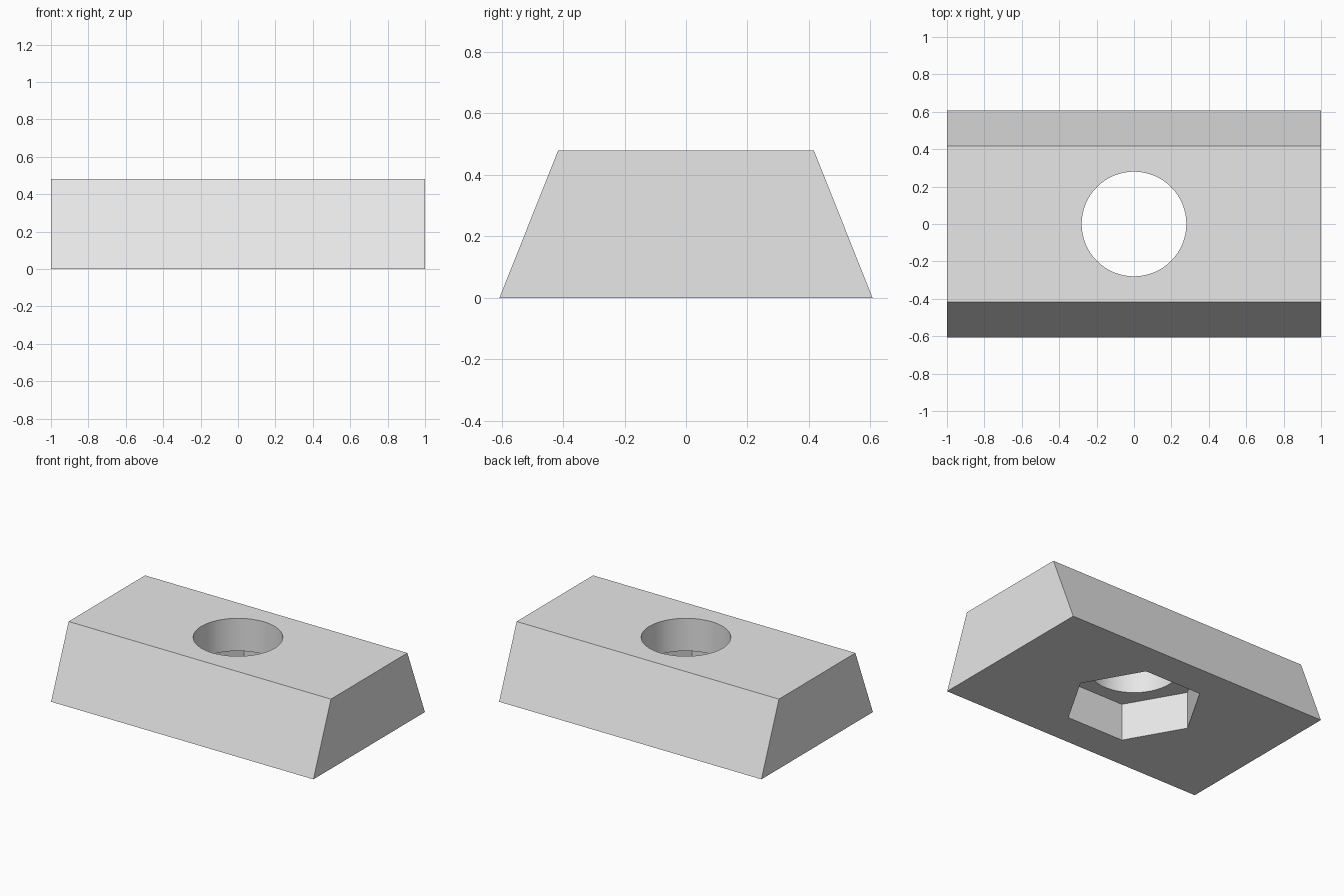
import bpy, bmesh, math

# Remove the default cube
cube = bpy.data.objects.get("Cube")
if cube:
    bpy.data.objects.remove(cube, do_unlink=True)

LENGTH, HEIGHT = 2.0, 0.48
BOTTOM_HALF, TOP_HALF = 0.607, 0.416
HOLE_RADIUS = 0.28
NUT_RADIUS, NUT_DEPTH = 0.432, 0.255

# Plain grey material
grey = bpy.data.materials.new("light grey")
grey.use_nodes = True
grey.diffuse_color = (0.8, 0.8, 0.8, 1)
grey.node_tree.nodes["Principled BSDF"].inputs["Base Color"].default_value = (0.8, 0.8, 0.8, 1)


def prism(name, profile, direction):
    """Extrude a closed outline along a direction into a solid."""
    bm = bmesh.new()
    face = bm.faces.new([bm.verts.new(p) for p in profile])
    geom = bmesh.ops.extrude_face_region(bm, geom=[face])["geom"]
    verts = [g for g in geom if isinstance(g, bmesh.types.BMVert)]
    bmesh.ops.translate(bm, verts=verts, vec=direction)
    bmesh.ops.recalc_face_normals(bm, faces=bm.faces)
    mesh = bpy.data.meshes.new(name)
    bm.to_mesh(mesh)
    bm.free()
    mesh.materials.append(grey)
    obj = bpy.data.objects.new(name, mesh)
    bpy.context.collection.objects.link(obj)
    return obj


def ring(radius, sides, z):
    """Regular polygon outline with a corner on the x axis."""
    angles = [math.tau * i / sides for i in range(sides)]
    return [(radius * math.cos(a), radius * math.sin(a), z) for a in angles]


# Trapezoid block
x = -LENGTH / 2
block = prism("slot_nut_block",
              [(x, -BOTTOM_HALF, 0), (x, BOTTOM_HALF, 0),
               (x, TOP_HALF, HEIGHT), (x, -TOP_HALF, HEIGHT)],
              (LENGTH, 0, 0))

# Round through hole and hexagonal pocket in the underside
cutters = [prism("bolt_hole_cutter", ring(HOLE_RADIUS, 64, -0.2), (0, 0, 1)),
           prism("hex_pocket_cutter", ring(NUT_RADIUS, 6, -0.1), (0, 0, NUT_DEPTH + 0.1))]

bpy.ops.object.select_all(action="DESELECT")
bpy.context.view_layer.objects.active = block
block.select_set(True)
for cutter in cutters:
    cutter.hide_render = True
    cut = block.modifiers.new(cutter.name, "BOOLEAN")
    cut.operation = "DIFFERENCE"
    cut.solver = "EXACT"
    cut.object = cutter
    bpy.ops.object.modifier_apply(modifier=cut.name)
    bpy.data.objects.remove(cutter, do_unlink=True)

# Smooth hole wall, crisp block edges
bpy.ops.object.shade_smooth_by_angle(angle=math.radians(30))
